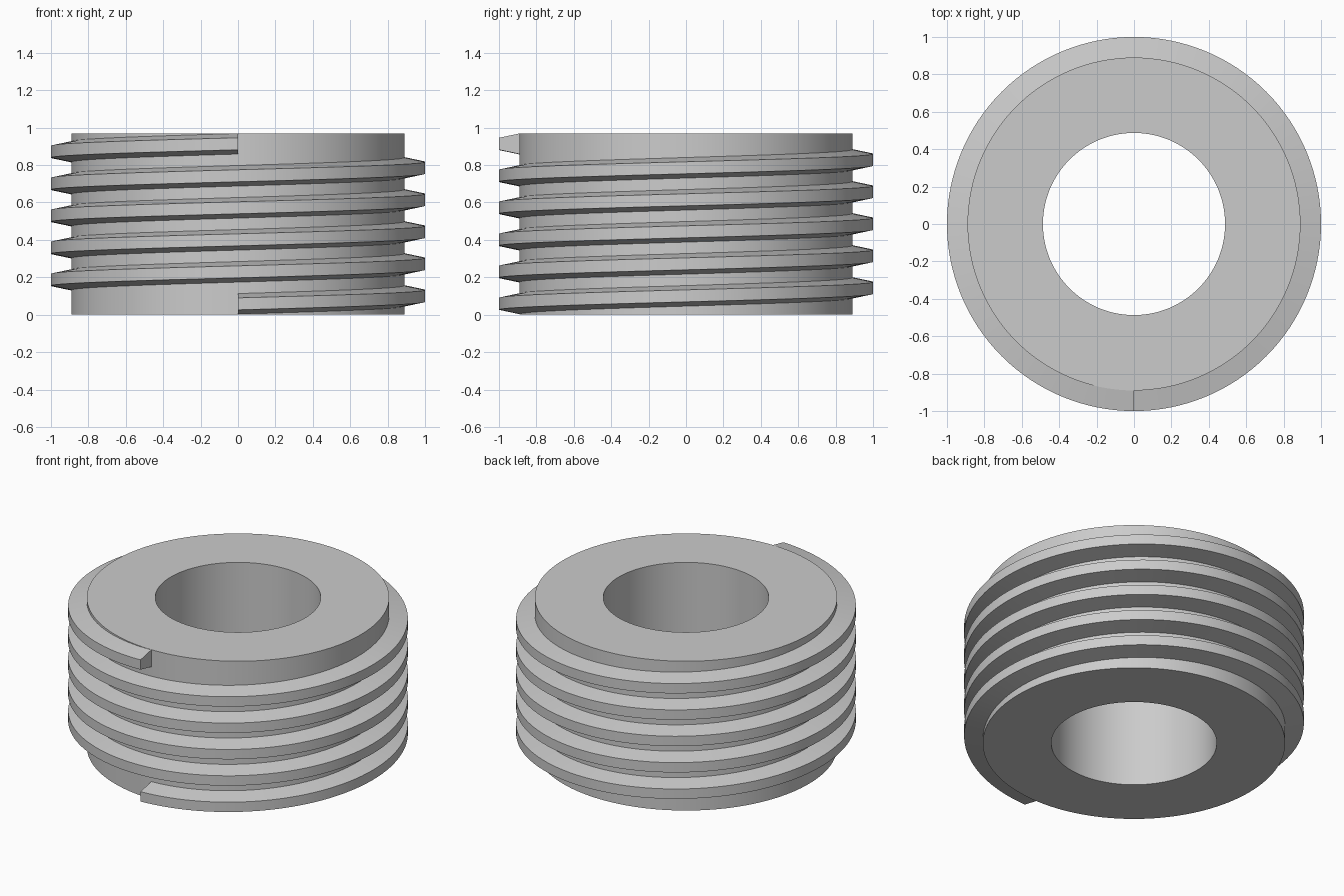
import bpy
import bmesh
from math import sin, cos, pi

HEIGHT = 0.97
CORE_R, BORE_R, CREST_R = 0.89, 0.487, 1.0
SIDES = 128
TURNS = 5
START_Z, END_Z = 0.058, 0.914
ROOT_HALF, CREST_HALF = 0.055, 0.032

if "Cube" in bpy.data.objects:
    bpy.data.objects.remove(bpy.data.objects["Cube"], do_unlink=True)

steel = bpy.data.materials.new("grey_metal")
steel.use_nodes = True
GREY = (0.6, 0.6, 0.6, 1)
steel.diffuse_color = GREY
steel.node_tree.nodes["Principled BSDF"].inputs["Base Color"].default_value = GREY


def point(radius, angle, z):
    # Angle zero is at the front, growing towards +x
    return (radius * sin(angle), -radius * cos(angle), z)


def sweep(name, sections, closed):
    """Skin a list of matching cross-sections into one solid."""
    bm = bmesh.new()
    rings = [[bm.verts.new(p) for p in section] for section in sections]
    pairs = list(zip(rings, rings[1:]))
    if closed:
        pairs.append((rings[-1], rings[0]))
    else:
        bm.faces.new(rings[0])
        bm.faces.new(rings[-1])
    for a, b in pairs:
        for i in range(len(a)):
            j = (i + 1) % len(a)
            bm.faces.new((a[i], a[j], b[j], b[i]))
    bmesh.ops.recalc_face_normals(bm, faces=bm.faces)
    mesh = bpy.data.meshes.new(name)
    bm.to_mesh(mesh)
    bm.free()
    mesh.materials.append(steel)
    obj = bpy.data.objects.new(name, mesh)
    bpy.context.collection.objects.link(obj)
    bpy.ops.object.select_all(action="DESELECT")
    obj.select_set(True)
    bpy.context.view_layer.objects.active = obj
    bpy.ops.object.shade_smooth_by_angle(angle=pi / 18)
    return obj


# Hollow core with a straight bore
wall = [(BORE_R, 0), (CORE_R, 0), (CORE_R, HEIGHT), (BORE_R, HEIGHT)]
sweep("core_sleeve",
      [[point(r, 2 * pi * i / SIDES, z) for r, z in wall] for i in range(SIDES)],
      closed=True)

# Helical thread with a trapezoid section, its root sunk into the core
tooth = [(CORE_R - 0.02, -ROOT_HALF), (CORE_R, -ROOT_HALF), (CREST_R, -CREST_HALF),
         (CREST_R, CREST_HALF), (CORE_R, ROOT_HALF), (CORE_R - 0.02, ROOT_HALF)]
steps = SIDES * TURNS
sections = []
for i in range(steps + 1):
    z0 = START_Z + (END_Z - START_Z) * i / steps
    sections.append([point(r, 2 * pi * i / SIDES, z0 + z) for r, z in tooth])
sweep("screw_thread", sections, closed=False)
